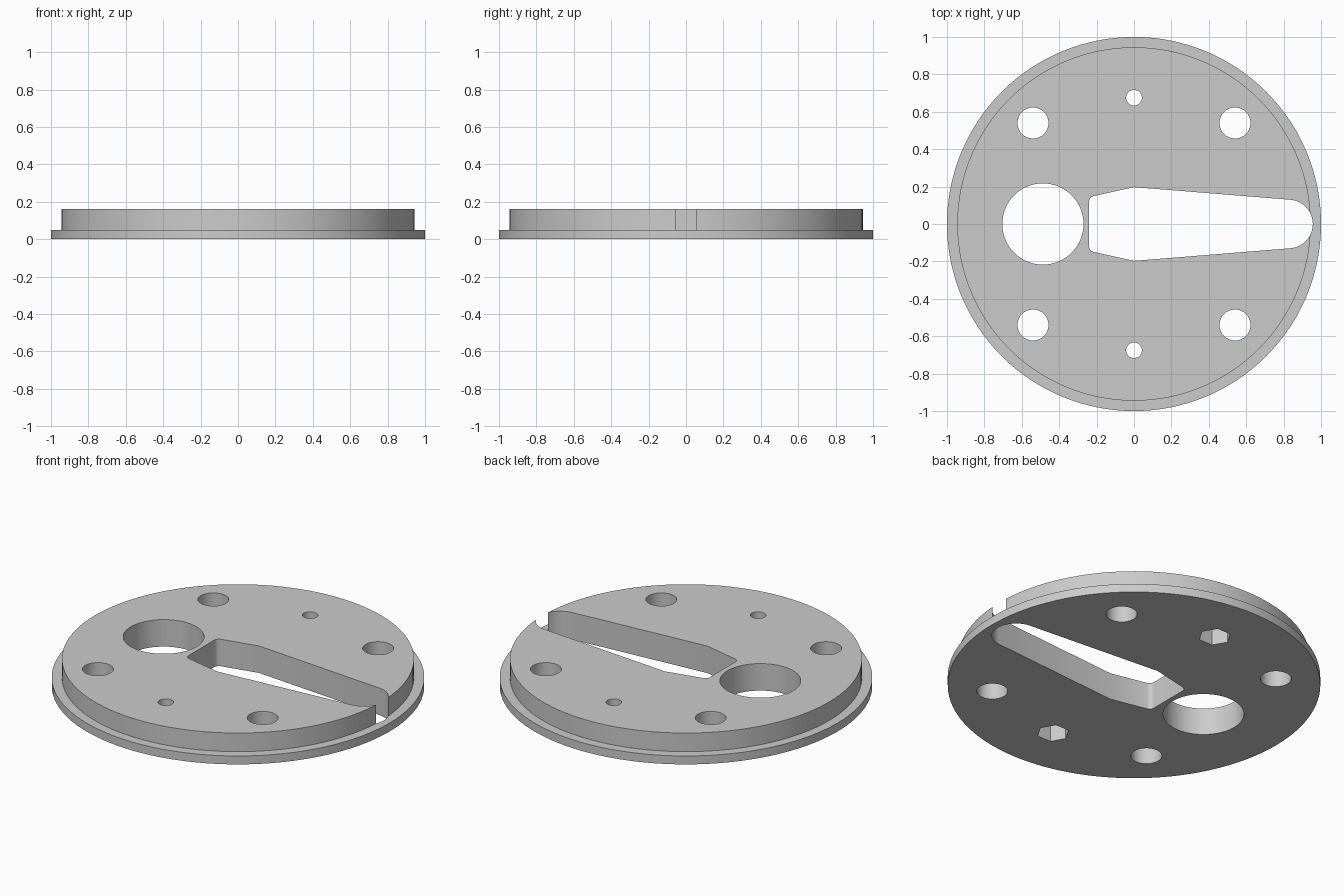
import bpy
import bmesh
from math import sin, cos, pi, radians
from mathutils import Vector

cube = bpy.data.objects.get("Cube")
if cube:
    bpy.data.objects.remove(cube, do_unlink=True)

HEIGHT = 0.16
LIP = 0.05

grey = bpy.data.materials.new("light grey")
grey.use_nodes = True
colour = (0.6, 0.6, 0.6, 1)
grey.diffuse_color = colour
grey.node_tree.nodes["Principled BSDF"].inputs["Base Color"].default_value = colour


def circle(x, y, r, sides=64, start=0.0, sweep=2 * pi, closed=True):
    steps = sides if closed else sides - 1
    return [(x + r * cos(start + sweep * i / steps), y + r * sin(start + sweep * i / steps))
            for i in range(sides)]


def make_object(name, bm):
    bmesh.ops.recalc_face_normals(bm, faces=bm.faces)
    mesh = bpy.data.meshes.new(name)
    bm.to_mesh(mesh)
    bm.free()
    mesh.materials.append(grey)
    obj = bpy.data.objects.new(name, mesh)
    bpy.context.collection.objects.link(obj)
    return obj


def prism(name, outline, bottom, top):
    bm = bmesh.new()
    base = bm.faces.new([bm.verts.new((x, y, bottom)) for x, y in outline])
    extruded = bmesh.ops.extrude_face_region(bm, geom=[base], use_keep_orig=True)
    moved = [g for g in extruded["geom"] if isinstance(g, bmesh.types.BMVert)]
    bmesh.ops.translate(bm, verts=moved, vec=(0, 0, top - bottom))
    return make_object(name, bm)


# Stepped disc: a wide thin lip below a slightly smaller plate
def stepped_disc(name, steps, sides=128):
    bm = bmesh.new()
    rings = [[bm.verts.new((x, y, z)) for x, y in circle(0, 0, r, sides)] for r, z in steps]
    for low, high in zip(rings, rings[1:]):
        for i in range(sides):
            j = (i + 1) % sides
            bm.faces.new((low[i], low[j], high[j], high[i]))
    bm.faces.new(rings[0])
    bm.faces.new(rings[-1])
    return make_object(name, bm)


plate = stepped_disc("mounting_plate", [(1, 0), (1, LIP), (0.945, LIP), (0.945, HEIGHT)])


def cut(outline, bottom=-0.1, top=HEIGHT + 0.1):
    cutter = prism("cutter", outline, bottom, top)
    cutter.hide_render = True
    mod = plate.modifiers.new("cut", 'BOOLEAN')
    mod.operation = 'DIFFERENCE'
    mod.solver = 'EXACT'
    mod.object = cutter
    bpy.context.view_layer.objects.active = plate
    bpy.ops.object.modifier_apply(modifier=mod.name)
    bpy.data.objects.remove(cutter, do_unlink=True)


# Large round opening
cut(circle(-0.487, 0, 0.217, 96))

# Tapered slot with a round tip that breaks through the upper rim
tip = circle(0.826, 0, 0.13, 33, radians(-85), radians(170), closed=False)
corner = circle(-0.21, 0.12, 0.03, 7, radians(104), radians(76), closed=False)
upper = [(0, 0.197)] + corner
lower = [(x, -y) for x, y in reversed(upper)]
cut(tip + upper + lower)

# Four bolt holes
for sx in (-1, 1):
    for sy in (-1, 1):
        cut(circle(0.54 * sx, 0.54 * sy, 0.083, 48))

# Two screw holes with hexagonal nut pockets underneath
for side in (-1, 1):
    cut(circle(0, 0.675 * side, 0.042, 32))
    cut(circle(0, 0.675 * side, 0.088, 6), top=0.1)

# Smooth round walls, crisp edges
bpy.ops.object.select_all(action='DESELECT')
plate.select_set(True)
bpy.context.view_layer.objects.active = plate
bpy.ops.object.shade_smooth_by_angle(angle=radians(30))
